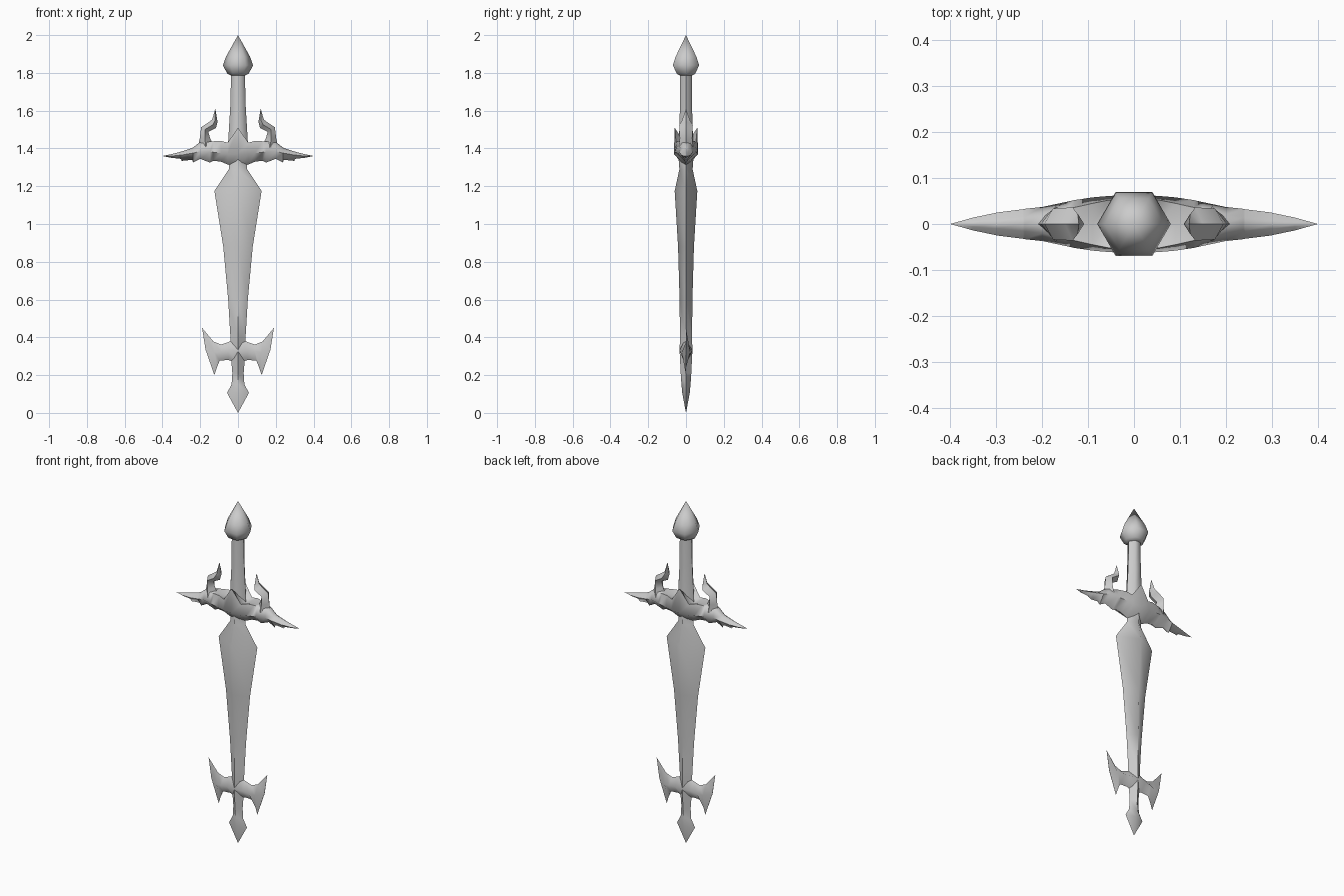
import bpy, bmesh, math

if "Cube" in bpy.data.objects:
    bpy.data.objects.remove(bpy.data.objects["Cube"])

steel = bpy.data.materials.new("grey_steel")
steel.diffuse_color = (0.6, 0.6, 0.6, 1)
steel.use_nodes = True
steel.node_tree.nodes["Principled BSDF"].inputs["Base Color"].default_value = steel.diffuse_color


def loft(name, rings, angle=62):
    """Skin a list of equal-length point rings, cap the ends, smooth by angle."""
    bm = bmesh.new()
    vs = [[bm.verts.new(p) for p in r] for r in rings]
    n = len(rings[0])
    for a, b in zip(vs, vs[1:]):
        for i in range(n):
            j = (i + 1) % n
            bm.faces.new((a[i], a[j], b[j], b[i]))
    bm.faces.new(vs[0])
    bm.faces.new(vs[-1])
    bmesh.ops.remove_doubles(bm, verts=bm.verts[:], dist=1e-4)
    bmesh.ops.recalc_face_normals(bm, faces=bm.faces[:])
    me = bpy.data.meshes.new(name)
    bm.to_mesh(me)
    bm.free()
    me.materials.append(steel)
    ob = bpy.data.objects.new(name, me)
    bpy.context.collection.objects.link(ob)
    bpy.ops.object.select_all(action='DESELECT')
    ob.select_set(True)
    bpy.context.view_layer.objects.active = ob
    bpy.ops.object.shade_smooth_by_angle(angle=math.radians(angle))
    return ob


def diamond(a, b, mid, y):
    """Lozenge section: edges a and b in the xz plane, ridges at mid +-y."""
    return [(a[0], 0, a[1]), (mid[0], -y, mid[1]), (b[0], 0, b[1]), (mid[0], y, mid[1])]


def both_sides(rings):
    """Continue a right-hand loft that starts at x = 0 onto the left."""
    left = [[(-x, y, z) for x, y, z in r] for r in reversed(rings[1:])]
    return left + rings


def hexagon(rx, ry, z):
    return [(rx * math.cos(i * math.pi / 3), ry * math.sin(i * math.pi / 3), z) for i in range(6)]


# Blade with its spear-like tip: (z, half width, half thickness)
blade = [(1.42, .045, .045), (1.29, .048, .035), (1.175, .125, .06), (.88, .078, .042),
         (.6, .052, .034), (.4, .04, .032), (.33, .04, .034), (.21, .03, .028),
         (.15, .034, .024), (.106, .058, .02), (0, 0, 0)]
loft("blade", [diamond((-w, z), (w, z), (0, z), t) for z, w, t in blade])

# Axe-shaped side blades near the tip
axe = [((0, .40), (0, .26), (0, .33), .036),
       ((.05, .375), (.05, .28), (.05, .33), .034),
       ((.09, .362), (.097, .277), (.09, .325), .031),
       ((.13, .378), (.112, .24), (.125, .32), .022),
       ((.19, .45), (.125, .20), (.172, .335), .001)]
loft("axe_blades", both_sides([diamond(*s) for s in axe]))

# Winged guard: (x, bottom z, waist z, rim z, top centre z, waist y, rim y)
guard = [(0, 1.30, 1.37, 1.51, 1.42, .064, .06),
         (.055, 1.315, 1.37, 1.43, 1.42, .061, .052),
         (.09, 1.33, 1.375, 1.44, 1.43, .058, .045),
         (.13, 1.335, 1.38, 1.438, 1.435, .052, .036),
         (.148, 1.325, 1.38, 1.436, 1.438, .048, .032),
         (.20, 1.345, 1.385, 1.425, 1.435, .037, .02),
         (.238, 1.325, 1.375, 1.395, 1.405, .033, .016),
         (.242, 1.34, 1.375, 1.393, 1.402, .032, .015),
         (.298, 1.334, 1.365, 1.378, 1.384, .025, .01),
         (.302, 1.345, 1.365, 1.377, 1.383, .024, .01),
         (.35, 1.35, 1.36, 1.367, 1.37, .014, .006),
         (.4, 1.36, 1.36, 1.36, 1.36, 0, 0)]
loft("winged_guard", both_sides([
    [(x, 0, zb), (x, -yw, zw), (x, -yr, zr), (x, 0, zc), (x, yr, zr), (x, yw, zw)]
    for x, zb, zw, zr, zc, yw, yr in guard]))

# Curled horns on the guard: inner edge, outer edge, half thickness
horn = [((.125, 1.41), (.215, 1.40), .038), ((.148, 1.455), (.203, 1.45), .033),
        ((.157, 1.488), (.195, 1.512), .034), ((.117, 1.508), (.15, 1.542), .036),
        ((.108, 1.54), (.137, 1.553), .022), ((.12, 1.61), (.12, 1.61), 0)]
for side, s in (("right", 1), ("left", -1)):
    loft(side + "_horn", [diamond((s * a[0], a[1]), (s * b[0], b[1]),
                                  (s * (a[0] + b[0]) / 2, (a[1] + b[1]) / 2), y)
                          for a, b, y in horn])

# Six-sided grip and pointed pommel
loft("grip", [hexagon(rx, ry, z) for rx, ry, z in
              ((.054, .045, 1.40), (.05, .042, 1.47), (.041, .037, 1.62), (.036, .036, 1.81))])
loft("pommel", [hexagon(r, r, z) for r, z in
                ((.036, 1.785), (.056, 1.795), (.08, 1.84), (.064, 1.885), (0, 2.0))])
